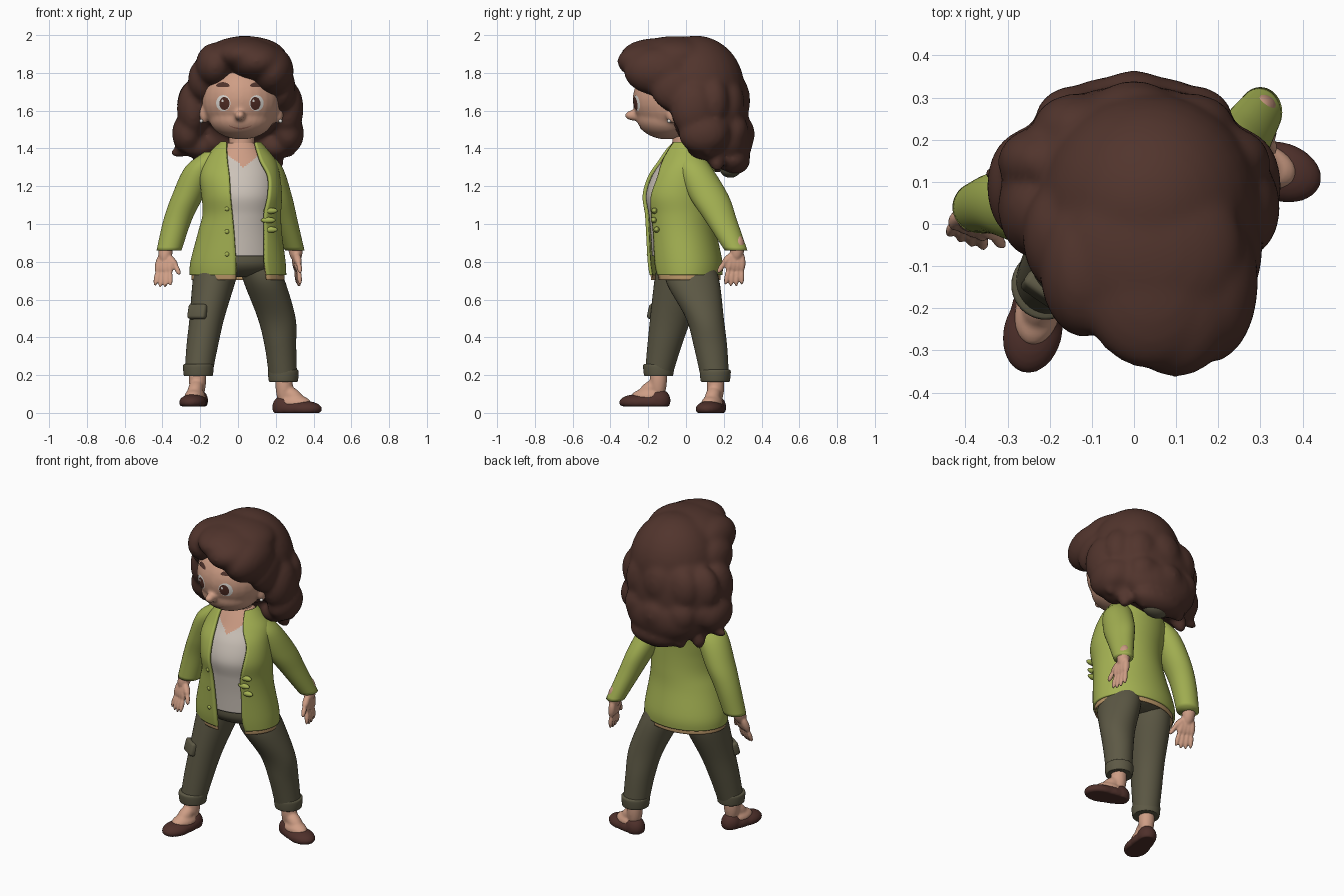
import bpy, bmesh, math, random
from mathutils import Vector, Matrix

if "Cube" in bpy.data.objects:
    bpy.data.objects.remove(bpy.data.objects["Cube"], do_unlink=True)
random.seed(4)


def material(name, r, g, b):
    m = bpy.data.materials.new(name)
    m.use_nodes = True
    m.diffuse_color = (r, g, b, 1)
    m.node_tree.nodes["Principled BSDF"].inputs["Base Color"].default_value = (r, g, b, 1)
    return m


HAIR = material("dark brown hair", .083, .035, .026)
SKIN = material("warm skin", .62, .34, .235)
GREEN = material("lime knit", .37, .44, .085)
SHIRT = material("cream cotton", .6, .54, .48)
PANTS = material("olive cloth", .11, .1, .06)
SHOE = material("brown leather", .078, .03, .024)
WHITE = material("eye white", .75, .72, .68)
IRIS = material("brown iris", .08, .026, .018)
LIP = material("lip line", .4, .17, .12)
TAN = material("tan lining", .5, .31, .14)


def make(name, bm, *mats):
    bmesh.ops.recalc_face_normals(bm, faces=bm.faces[:])
    me = bpy.data.meshes.new(name)
    bm.to_mesh(me)
    bm.free()
    me.polygons.foreach_set("use_smooth", [True] * len(me.polygons))
    for m in mats:
        me.materials.append(m)
    ob = bpy.data.objects.new(name, me)
    bpy.context.collection.objects.link(ob)
    return ob


def spline(rows, steps):
    """Smooth in-between rows through the given rows."""
    out = []
    for i in range(len(rows) - 1):
        a, b, c, d = (rows[min(max(i + k, 0), len(rows) - 1)] for k in (-1, 0, 1, 2))
        for s in range(steps):
            t = s / steps
            out.append([q + .5 * t * (r - p + t * (2*p - 5*q + 4*r - w + t * (3*(q - r) + w - p)))
                        for p, q, r, w in zip(a, b, c, d)])
    return out + [list(rows[-1])]


def loft(name, rows, *mats, n=40, steps=6, rule=None):
    """Rows are x, y, z, rx, ry and, for an open front, the left and right edge x."""
    bm = bmesh.new()
    rings = []
    is_open = len(rows[0]) > 5
    for x, y, z, rx, ry, *gap in spline(rows, steps):
        t0, t1 = 0, math.tau
        if gap:
            lo, hi = (max(-.98, min(.98, (g - x) / rx)) for g in gap)
            t0, t1 = -math.acos(hi), math.tau - math.acos(lo)
        ang = [t0 + (t1 - t0) * k / (n - 1 if gap else n) for k in range(n)]
        rings.append([bm.verts.new((x + rx * math.cos(t), y + ry * math.sin(t), z)) for t in ang])
    for r, s in zip(rings, rings[1:]):
        for k in range(n - 1 if is_open else n):
            j = (k + 1) % n
            bm.faces.new((r[k], r[j], s[j], s[k]))
    if not is_open:
        bm.faces.new(rings[0])
        bm.faces.new(rings[-1])
    if rule:
        for f in bm.faces:
            f.material_index = rule(f.calc_center_median())
    return make(name, bm, *mats)


def add_ball(bm, c, r, turn=None):
    mat = Matrix.Translation(c) @ (turn or Matrix()) @ Matrix.Diagonal((*r, 1))
    bmesh.ops.create_uvsphere(bm, u_segments=28, v_segments=18, radius=1, matrix=mat)


def add_limb(bm, a, b, r):
    a, b = Vector(a), Vector(b)
    turn = (b - a).to_track_quat('Z', 'Y').to_matrix().to_4x4()
    add_ball(bm, (a + b) / 2, (r, r, (b - a).length / 2 + r * .6), turn)


def ball(name, c, r, mat):
    bm = bmesh.new()
    add_ball(bm, c, r)
    return make(name, bm, mat)


def fuse(ob, voxel, smooth):
    """Blend overlapping forms into one soft surface."""
    m = ob.modifiers.new("blend", 'REMESH')
    m.mode, m.voxel_size, m.use_smooth_shade = 'VOXEL', voxel, True
    s = ob.modifiers.new("soften", 'SMOOTH')
    s.factor, s.iterations = .5, smooth
    return ob


# Head with jaw, nose and ears
bm = bmesh.new()
add_ball(bm, (.02, -.06, 1.66), (.212, .222, .205))
add_ball(bm, (.018, -.1, 1.56), (.17, .16, .112))
add_ball(bm, (.01, -.28, 1.575), (.028, .045, .028))
for x in (-.18, .215):
    add_ball(bm, (x, -.07, 1.58), (.025, .035, .05))
head = fuse(make("head", bm, SKIN), .01, 6)
bpy.context.view_layer.update()
graph = bpy.context.evaluated_depsgraph_get()


def front_point(ob, x, z, lift):
    hit, p, *_ = ob.ray_cast(Vector((x, -1, z)), Vector((0, 1, 0)), depsgraph=graph)
    return Vector((x, (p.y if hit else -.15) - lift, z))


def patch(name, x, z, rx, rz, lift, mat, bend=0):
    """Thin oval plate that follows the face."""
    bm = bmesh.new()
    n = 28
    mid = bm.verts.new(front_point(head, x, z, lift))
    last = None
    for s in (.35, .7, 1):
        ring = []
        for k in range(n):
            u, v = s * math.cos(math.tau * k / n), s * math.sin(math.tau * k / n)
            ring.append(bm.verts.new(front_point(head, x + rx * u, z + rz * v + bend * u * u, lift)))
        for k in range(n):
            j = (k + 1) % n
            bm.faces.new((last[k], last[j], ring[j], ring[k]) if last else (mid, ring[k], ring[j]))
        last = ring
    return make(name, bm, mat)


for side, s, x in (("right", -1, -.078), ("left", 1, .098)):
    patch(side + "_eye_white", x, 1.64, .038, .042, .003, WHITE)
    patch(side + "_iris", x - s * .006, 1.638, .027, .034, .005, IRIS)
    patch(side + "_eye_glint", x - s * .006 - .01, 1.652, .006, .007, .007, WHITE)
    patch(side + "_brow", x + s * .002, 1.738, .036, .013, .004, HAIR, -.006)
patch("mouth", .012, 1.505, .06, .004, .003, LIP, .016)
for side, x in (("right", -.195), ("left", .225)):
    ball(side + "_earring", (x, -.09, 1.545), (.01,) * 3, WHITE)

# Hair: swept front, side curls and wavy back
bm = bmesh.new()
for c, r in [((.035, .05, 1.72), (.262, .26, .278)), ((.04, -.06, 1.885), (.22, .22, .11)),
             ((.04, -.14, 1.895), (.17, .205, .09)), ((.1, -.16, 1.86), (.15, .205, .105)),
             ((.18, -.14, 1.81), (.115, .19, .13)), ((-.12, -.1, 1.84), (.105, .17, .12)),
             ((.235, -.06, 1.72), (.07, .13, .12)), ((-.18, -.03, 1.76), (.085, .13, .12)),
             ((0, .16, 1.58), (.27, .17, .28)), ((0, .22, 1.45), (.24, .135, .16)),
             ((.03, .25, 1.34), (.17, .09, .08))]:
    add_ball(bm, c, r)
for s in (-1, 1):
    add_ball(bm, (s * .25 + .012, .04, 1.61), (.085, .12, .15))
    add_ball(bm, (s * .265, .09, 1.48), (.085, .13, .11))
    add_ball(bm, (s * .2, .1, 1.41), (.09, .1, .07))
    add_limb(bm, (s * .22, .12, 1.4), (s * .315 - .03, .12, 1.375), .03)
    add_limb(bm, (s * .18, .06, 1.41), (s * .25 - .02, .03, 1.385), .028)
for k in range(5):
    a = math.pi * (k + .5) / 5
    x, y = math.cos(a), math.sin(a)
    z = random.uniform(-.03, .03)
    add_ball(bm, (.225 * x, .1 + .155 * y, 1.66 + z), (.11, .085, .14))
    add_ball(bm, (.23 * x, .1 + .185 * y, 1.47 - z), (.1, .08, .1))
    add_limb(bm, (.18 * x, .1 + .15 * y, 1.4), (.22 * x, .12 + .15 * y, 1.32 + z), .045)
fuse(make("hair", bm, HAIR), .014, 10)
ball("hair_tie", (.04, .235, 1.29), (.08, .055, .045), PANTS)

# Neck, shirt and open cardigan
loft("neck", [(.015, 0, 1.36, .085, .08), (.02, -.005, 1.43, .068, .068), (.02, 0, 1.52, .07, .07)], SKIN)
body = [(0, 0, .73, .248, .185, -.01, .15), (0, -.005, .8, .244, .19, -.01, .14),
        (.01, -.025, .95, .215, .18, -.02, .14), (.02, -.035, 1.05, .2, .18, -.03, .14),
        (.02, -.045, 1.15, .205, .185, -.04, .16), (.01, -.03, 1.25, .205, .17, -.045, .16),
        (.01, 0, 1.33, .185, .15, -.055, .12), (.01, 0, 1.39, .14, .115, -.06, .1),
        (.015, 0, 1.43, .1, .09, -.06, .09)]
inner = [(0, -.01, .83, .22, .17)] + [(x, y, z, a - .018, b - .018) for x, y, z, a, b, *_ in body[2:]]
loft("shirt", inner, SHIRT, SKIN, n=96, steps=10,
     rule=lambda c: int(c.z > 1.3 + .8 * abs(c.x - .03)))
cardigan = loft("cardigan", body, GREEN, n=64)
m = cardigan.modifiers.new("cloth", 'SOLIDIFY')
m.thickness, m.offset = .016, 0
lining = loft("cardigan_lining", [(x, y, z - .026, a - .005, b - .005, *g) for x, y, z, a, b, *g in body[:2]], TAN)
m = lining.modifiers.new("cloth", 'SOLIDIFY')
m.thickness, m.offset = .008, 0
bpy.context.view_layer.update()
graph = bpy.context.evaluated_depsgraph_get()
for i in range(3):
    ball("button_%d" % i, front_point(cardigan, -.058, .84 + i * .12, 0), (.012, .008, .012), GREEN)
for i in range(3):
    ball("ruffle_%d" % i, front_point(cardigan, .172 - .012 * (i % 2), .97 + i * .05, 0),
         (.038, .016, .016), GREEN)

# Sleeves
loft("right_sleeve", [(-.14, .01, 1.38, .04, .05), (-.195, .025, 1.3, .085, .09),
     (-.265, .045, 1.15, .085, .09), (-.32, .05, 1.02, .075, .075), (-.365, .04, .86, .066, .062)], GREEN)
loft("left_sleeve", [(.12, .02, 1.38, .04, .05), (.16, .045, 1.3, .075, .09),
     (.21, .12, 1.15, .075, .105), (.25, .185, 1.02, .065, .085), (.3, .265, .86, .052, .06)], GREEN)


def hand(name, wrist, down, across):
    """Across points from the little finger to the thumb."""
    w, d, a = Vector(wrist), Vector(down).normalized(), Vector(across).normalized()
    bm = bmesh.new()
    add_limb(bm, w - d * .06, w + d * .04, .038)
    for k in range(4):
        o = a * (.024 * (k - 1.5))
        add_limb(bm, w + d * .02 + o * .7, w + d * .105 + o, .021)
        add_limb(bm, w + d * .1 + o, w + d * (.19 - .009 * abs(k - 1.5)) + o * 1.2, .0135)
    add_limb(bm, w + d * .02 + a * .02, w + d * .07 + a * .066, .02)
    add_limb(bm, w + d * .065 + a * .062, w + d * .115 + a * .088, .014)
    fuse(make(name, bm, SKIN), .006, 3)


hand("right_hand", (-.385, .02, .845), (-.08, -.36, -1), (1, -.4, 0))
hand("left_hand", (.305, .27, .86), (.1, -.1, -1), (.15, -1, 0))

# Trousers with rolled cuffs and a side pocket
loft("trouser_seat", [(0, -.01, .86, .215, .155), (0, 0, .79, .228, .165), (0, .01, .745, .19, .14),
                      (.01, .01, .72, .06, .08)], PANTS)
legs = {"right": [(-.11, -.01, .78, .12, .145), (-.13, -.03, .68, .112, .14), (-.165, -.08, .5, .092, .11),
                  (-.19, -.115, .35, .083, .09), (-.21, -.145, .2, .073, .073)],
        "left": [(.11, .02, .78, .105, .135), (.145, .04, .68, .11, .14), (.205, .1, .5, .1, .1),
                 (.225, .13, .35, .083, .088), (.24, .155, .17, .073, .073)]}
for side, rows in legs.items():
    loft(side + "_trouser_leg", rows, PANTS)
    x, y, z, *_ = rows[-1]
    loft(side + "_trouser_cuff", [(x, y, z - .005, .068, .068), (x, y, z, .077, .077),
         (x, y, z + .05, .081, .082), (x, y, z + .06, .07, .072)], PANTS)
bm = bmesh.new()
bmesh.ops.create_cube(bm, size=1, matrix=Matrix.Translation((-.213, -.158, .535))
                      @ Matrix.Rotation(-.6, 4, 'Z') @ Matrix.Rotation(-.25, 4, 'X')
                      @ Matrix.Diagonal((.11, .045, .08, 1)))
pocket = make("pocket_flap", bm, PANTS)
m = pocket.modifiers.new("soft_edge", 'BEVEL')
m.width, m.segments = .015, 3


# Feet and slip-on shoes
def foot(side, heel, toe, floor):
    h, t = Vector((*heel, floor)), Vector((*toe, floor))
    d = (t - h).normalized()
    turn = Matrix.Rotation(math.atan2(d.y, d.x), 4, 'Z')
    up = Vector((0, 0, 1))
    bm = bmesh.new()
    add_ball(bm, h + d * .06 + up * .03, (.062, .055, .062), turn)
    add_ball(bm, h + d * .13 + up * .022, (.125, .064, .048), turn)
    add_ball(bm, t - d * .096 + up * .02, (.099, .07, .044), turn)
    for v in bm.verts:
        v.co.z = max(v.co.z, floor)
    fuse(make(side + "_shoe", bm, SHOE), .007, 4)
    bm = bmesh.new()
    add_ball(bm, h + d * .122 + up * .05, (.088, .054, .044), turn)
    add_limb(bm, h + d * .065 + up * .05, h + d * .06 + up * .24, .046)
    add_limb(bm, h + d * .07 + up * .12, h + d * .15 + up * .06, .04)
    fuse(make(side + "_foot", bm, SKIN), .008, 4)


foot("right", (-.2, -.085), (-.262, -.35), .035)
foot("left", (.185, .175), (.44, .095), 0)
